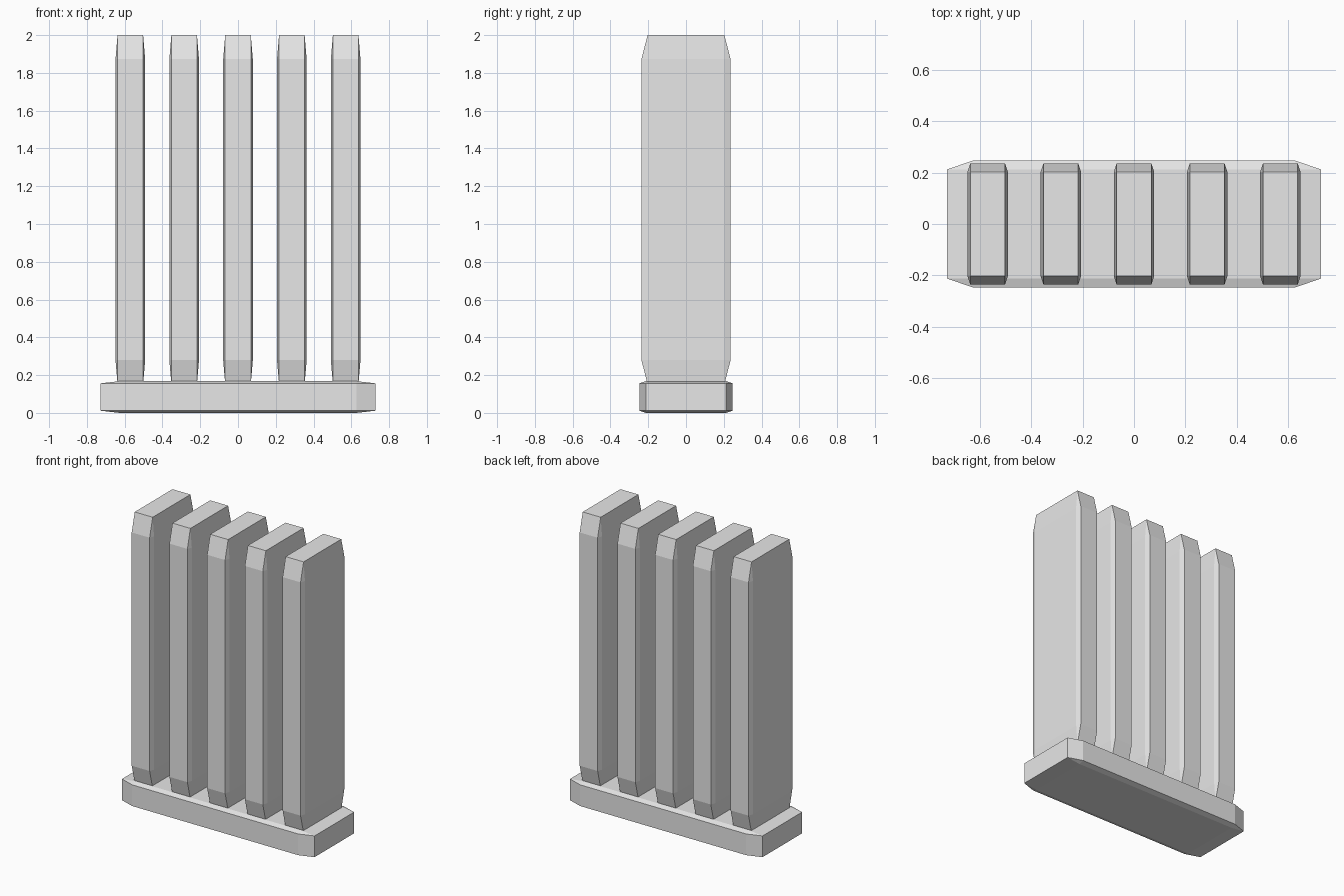
import bpy

cube = bpy.data.objects.get("Cube")
if cube:
    bpy.data.objects.remove(cube, do_unlink=True)

# Single plain grey
grey = bpy.data.materials.new("light_grey")
grey.use_nodes = True
colour = (0.8, 0.8, 0.8, 1.0)
grey.diffuse_color = colour
grey.node_tree.nodes["Principled BSDF"].inputs["Base Color"].default_value = colour


def chamfered_block(name, centre, size):
    """Unit block with chamfered edges; scaling stretches the chamfers with it."""
    bpy.ops.mesh.primitive_cube_add(size=1, location=centre)
    block = bpy.context.object
    block.name = name
    block.scale = size
    block.data.materials.append(grey)
    bevel = block.modifiers.new("chamfer", 'BEVEL')
    bevel.width = 0.069
    bevel.segments = 1
    bevel.limit_method = 'NONE'
    return block


# Base slab
chamfered_block("base", (0, 0, 0.084), (1.455, 0.494, 0.168))

# Row of five upright fins
FIN_SPACING = 0.285
for i in range(5):
    chamfered_block(f"fin_{i + 1}", ((i - 2) * FIN_SPACING, 0, 1.076),
                    (0.157, 0.472, 1.848))
